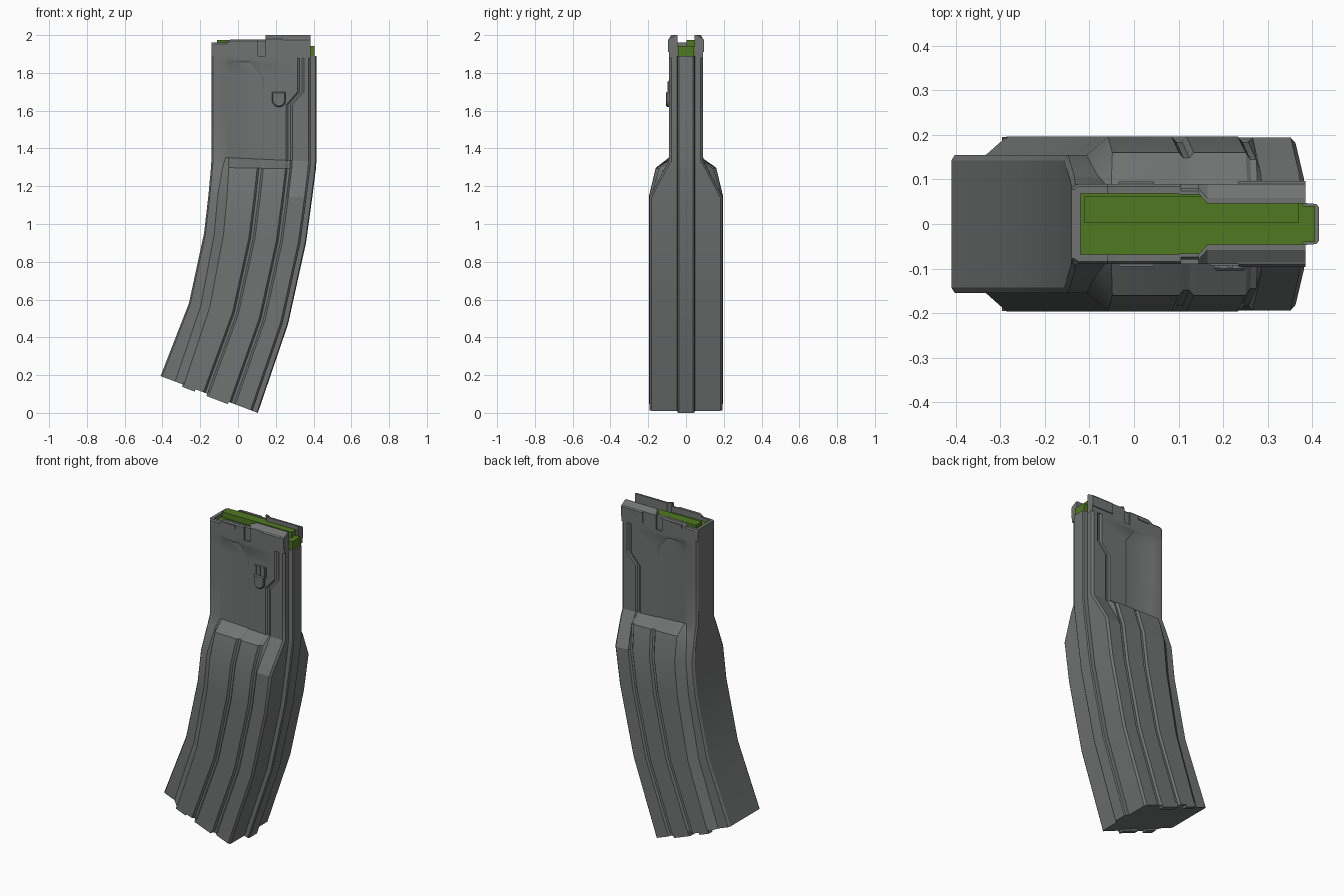
import bpy, bmesh, math

if "Cube" in bpy.data.objects:
    bpy.data.objects.remove(bpy.data.objects["Cube"])


def material(name, rgb):
    m = bpy.data.materials.new(name)
    m.diffuse_color = (*rgb, 1)
    m.use_nodes = True
    m.node_tree.nodes["Principled BSDF"].inputs["Base Color"].default_value = m.diffuse_color
    return m


GREY = material("gunmetal_grey", (0.165, 0.17, 0.17))
GREEN = material("follower_green", (0.08, 0.19, 0.015))


def loft(name, rings, mat, smooth=False):
    """Skin a list of equal closed rings and cap both ends."""
    bm = bmesh.new()
    vs = [[bm.verts.new(p) for p in r] for r in rings]
    n = len(rings[0])
    for a, b in zip(vs, vs[1:]):
        for i in range(n):
            j = (i + 1) % n
            bm.faces.new((a[i], a[j], b[j], b[i]))
    bm.faces.new(vs[0][::-1])
    bm.faces.new(vs[-1])
    bmesh.ops.recalc_face_normals(bm, faces=bm.faces)
    me = bpy.data.meshes.new(name)
    bm.to_mesh(me)
    bm.free()
    me.materials.append(mat)
    ob = bpy.data.objects.new(name, me)
    bpy.context.collection.objects.link(ob)
    if smooth:
        bpy.ops.object.select_all(action='DESELECT')
        ob.select_set(True)
        bpy.context.view_layer.objects.active = ob
        bpy.ops.object.shade_smooth_by_angle(angle=math.radians(24))
    return ob


def box(name, x, y, z, mat=GREY):
    return loft(name, [[(x[0], y[0], h), (x[1], y[0], h), (x[1], y[1], h), (x[0], y[1], h)]
                       for h in z], mat)


def section(back, front, ua, ub, uc, wb, wp, wf, ramp, recess, gb, gc):
    """One cross-section; u runs from back to front, w is the half width."""
    half = [(0, wb - .012), (.015, wb), (ua - ramp, wb), (ua, wp - recess),
            (ub - .03, wp - recess), (ub - .012, wp - gb), (ub + .012, wp - gb), (ub + .03, wp),
            (uc - .03, wp), (uc - .012, wp - gc), (uc + .012, wp - gc), (uc + .03, wf),
            (.925, wf), (.945, wf - .012), (.945, .047), (.99, .045), (1, .038)]
    pts = half + [(u, -w) for u, w in reversed(half)]
    return [(back[0] + u * (front[0] - back[0]), w, back[1] + u * (front[1] - back[1]))
            for u, w in pts]


# Curved body: wide lower part, flare, then narrow upper part
B, F = (-.41, .195), (.105, 0)
lower = dict(wb=.155, wp=.196, wf=.194, ramp=.09, recess=0, gb=.012, gc=.012)
upper = dict(wb=.09, wp=.09, wf=.09, ramp=.025, recess=.006, gb=.006, gc=.007)
rings = [
    section(B, F, .24, .47, .74, **lower),
    section((-.26, .58), (.265, .47), .21, .47, .74, **lower),
    section((-.18, .95), (.36, .90), .19, .47, .74, **lower),
    section((-.157, 1.15), (.393, 1.14), .18, .47, .74, **lower),
    section((-.143, 1.30), (.412, 1.29), .17, .47, .74, wb=.11, wp=.16, wf=.115,
            ramp=.06, recess=0, gb=.012, gc=.015),
    section((-.14, 1.355), (.415, 1.33), .16, .47, .74, **upper)]
for z, ub, uc in ((1.63, .47, .74), (1.70, .47, .85), (1.78, .47, .85), (1.855, .36, .85)):
    rings.append(section((-.14, z), (.415, z), .16, ub, uc, **upper))
flat = dict(upper, recess=0, gb=0)
for z in (1.865, 1.89):
    rings.append(section((-.14, z), (.415, z), .16, .36, .85, **flat))
loft("magazine_body", rings, GREY, smooth=True)

# Rear wall of the mouth
box("mouth_back_wall", (-.14, -.12), (-.078, .078), (1.88, 1.96))

for s, side in ((1, "left"), (-1, "right")):
    def prism(name, x0, prof0, x1, prof1):
        return loft(name + "_" + side, [[(x, s * y, z) for y, z in p]
                                        for x, p in ((x0, prof0), (x1, prof1))], GREY)

    def wall(y0, y1, z1, z0=1.88):
        return [(y0, z0), (y0, z1), (y1 - .006, z1), (y1, z1 - .008), (y1, z0)]

    # Side walls of the mouth, stepping up towards the front
    prism("mouth_corner", -.14, wall(.065, .08, 1.96), -.125, wall(.068, .09, 1.96))
    prism("mouth_rear_side", -.125, wall(.068, .09, 1.96), -.06, wall(.068, .09, 1.96))
    prism("mouth_side", -.06, wall(.068, .09, 1.965), -.04, wall(.068, .09, 1.977))
    prism("mouth_middle", -.04, wall(.068, .09, 1.977), .105, wall(.068, .09, 1.977))
    prism("mouth_slot", .10, wall(.066, .08, 1.977), .155, wall(.066, .08, 1.977))
    box("mouth_notch_plate_" + side, (-.035, .045), sorted((s * .085, s * .095)), (1.945, 1.967))

    # Feed lip, tapering inwards
    def lip(inner, top):
        return [(inner, 1.88), (inner, top), (inner + .012, top), (.09, 1.98), (.09, 1.88)]
    prism("feed_lip_ramp", .145, lip(.068, 2.0), .165, lip(.046, 2.0))
    prism("feed_lip", .165, lip(.046, 2.0), .385, lip(.046, 2.0))
    prism("feed_lip_plate", .235, wall(.08, .096, 1.982, 1.91), .385, wall(.08, .096, 1.982, 1.91))

    # Small feet where the side panels run past the bottom edge
    for k, (u0, u1) in enumerate(((.23, .36), (.48, .70))):
        px, pz = -.0045, -.012

        def at(u, d, y):
            return (B[0] + u * (F[0] - B[0]) + d * px, s * y, B[1] + u * (F[1] - B[1]) + d * pz)
        loft(f"panel_foot_{k + 1}_{side}",
             [[at(u0, d, .16), at(u1, d, .16), at(u1, d, .195), at(u0, d, .195)]
              for d in (-1, 1)], GREY)

# Catch detail on the front side only: slotted plate above a rounded boss
box("catch_plate", (.172, .26), (-.093, -.08), (1.69, 1.76))
for i in range(3):
    x = .18 + i * .03
    box(f"catch_bar_{i + 1}", (x, x + .012), (-.098, -.085), (1.70, 1.755))
cx, r = .216, .036
arc = [(cx + r * math.cos(a), 1.655 + r * math.sin(a))
       for a in (math.pi + math.pi * i / 10 for i in range(11))]
outline = arc + [(cx + r, 1.70), (cx - r, 1.70)]
loft("catch_boss", [[(cx + (x - cx) * k, y, 1.66 + (z - 1.66) * k) for x, z in outline]
                    for y, k in ((-.08, 1), (-.1, 1), (-.106, .85))], GREY)

# Green follower: shaped plate, raised half and front tab
half = [(-.125, .07), (.143, .07), (.165, .047), (.38, .047)]
plan = half + [(x, -y) for x, y in reversed(half)]
loft("follower_plate", [[(x, y, z) for x, y in plan] for z in (1.88, 1.94)], GREEN)
box("follower_raised_half", (-.112, .37), (.003, .062), (1.93, 1.975), GREEN)
box("follower_front_tab", (.37, .406), (-.04, .04), (1.885, 1.942), GREEN)
